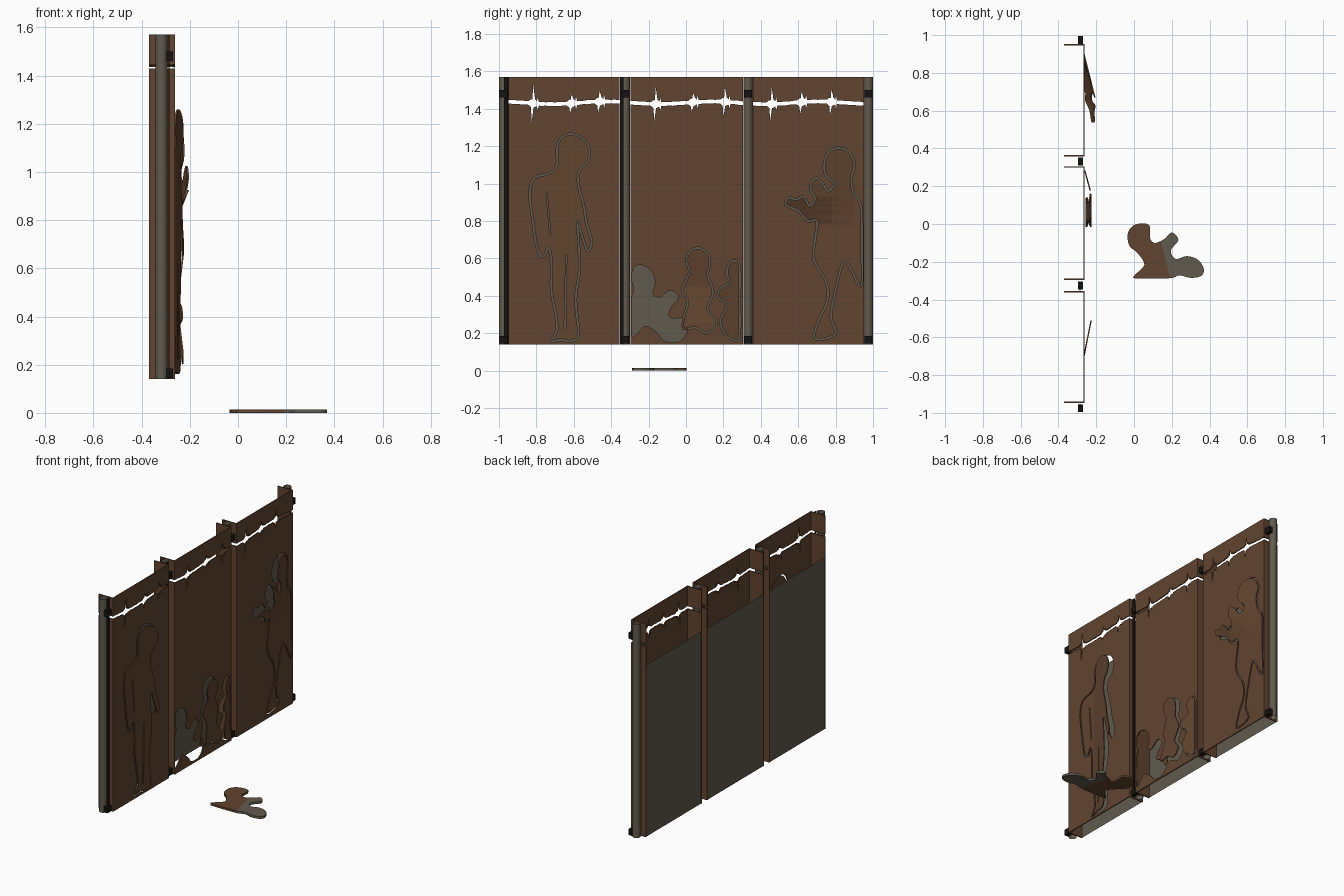
import bpy, bmesh, math
from mathutils import Vector

if "Cube" in bpy.data.objects:
    bpy.data.objects.remove(bpy.data.objects["Cube"])

def material(name, rgb):
    m = bpy.data.materials.new(name)
    m.diffuse_color = (*rgb, 1)
    m.use_nodes = True
    m.node_tree.nodes["Principled BSDF"].inputs["Base Color"].default_value = m.diffuse_color
    return m

BROWN = material("rust_brown", (0.12, 0.058, 0.029))
GREY = material("warm_grey", (0.12, 0.103, 0.075))
BLACK = material("black", (0.008, 0.007, 0.006))
X0, Z0, Z1 = -0.265, 0.14, 1.57

def smooth(pts, n=4):
    """Closed Catmull-Rom loop through the points."""
    P, out = [Vector(p) for p in pts], []
    for i in range(len(P)):
        a, b, c, d = (P[(i + k) % len(P)] for k in (-1, 0, 1, 2))
        for j in range(n):
            t = j / n
            out.append(0.5 * (2 * b + (c - a) * t + (2 * a - 5 * b + 4 * c - d) * t * t
                              + (3 * b - a - 3 * c + d) * t ** 3))
    return out

def shift(P, d):
    """Move a closed loop outward by d."""
    area = sum(P[i - 1].x * P[i].y - P[i].x * P[i - 1].y for i in range(len(P)))
    s = d if area > 0 else -d
    out = []
    for i in range(len(P)):
        t = (P[(i + 1) % len(P)] - P[i - 1]).normalized()
        out.append(P[i] + Vector((t.y, -t.x)) * s)
    return out

def add(name, bm, mats):
    bmesh.ops.recalc_face_normals(bm, faces=bm.faces)
    me = bpy.data.meshes.new(name)
    bm.to_mesh(me)
    bm.free()
    for m in mats:
        me.materials.append(m)
    ob = bpy.data.objects.new(name, me)
    bpy.context.collection.objects.link(ob)
    return ob

def sheet(loops, thick):
    """Flat cut sheet (u, v, w) from an outer loop and hole loops."""
    cu = bpy.data.curves.new("tmp", 'CURVE')
    cu.dimensions, cu.fill_mode, cu.extrude = '2D', 'BOTH', thick / 2
    for L in loops:
        sp = cu.splines.new('POLY')
        sp.points.add(len(L) - 1)
        for p, q in zip(sp.points, L):
            p.co = (q[0], q[1], 0, 1)
        sp.use_cyclic_u = True
    ob = bpy.data.objects.new("tmp", cu)
    bpy.context.collection.objects.link(ob)
    dg = bpy.context.evaluated_depsgraph_get()
    me = bpy.data.meshes.new_from_object(ob.evaluated_get(dg))
    bm = bmesh.new()
    bm.from_mesh(me)
    bpy.data.objects.remove(ob)
    bpy.data.curves.remove(cu)
    bpy.data.meshes.remove(me)
    bmesh.ops.remove_doubles(bm, verts=bm.verts, dist=1e-5)
    for f in bm.faces:
        f.material_index, f.smooth = 0, False
    return bm

def cut(bm, co, no):
    bmesh.ops.bisect_plane(bm, geom=bm.verts[:] + bm.edges[:] + bm.faces[:], plane_co=co, plane_no=no)

def upright(name, loops, thick=0.007, bend=None, creases=()):
    bm = sheet(loops, thick)
    for y in creases:
        cut(bm, (y, 0, 0), (1, 0, 0))
    for v in bm.verts:
        u, z, w = v.co
        v.co = (X0 + w + (bend(u, z) if bend else 0), u, z)
    return add(name, bm, [BROWN])

def box(name, lo, hi, mat):
    bm = bmesh.new()
    bmesh.ops.create_cube(bm, size=1)
    for v in bm.verts:
        v.co = [l + (h - l) * (c + 0.5) for l, h, c in zip(lo, hi, v.co)]
    return add(name, bm, [mat])

# Silhouettes as (y, z)
adult_left = smooth([(-.61, 1.265), (-.54, 1.23), (-.515, 1.17), (-.53, 1.11), (-.57, 1.07), (-.575, .99),
    (-.548, .89), (-.53, .78), (-.505, .69), (-.525, .64), (-.55, .70), (-.58, .80), (-.575, .70), (-.57, .54),
    (-.59, .38), (-.575, .20), (-.61, .158), (-.67, .165), (-.72, .158), (-.69, .22), (-.70, .32), (-.72, .43),
    (-.72, .58), (-.735, .66), (-.76, .61), (-.795, .65), (-.82, .81), (-.835, .95), (-.81, 1.03),
    (-.73, 1.055), (-.69, 1.10), (-.69, 1.19), (-.665, 1.245)])
adult_right = smooth([(.935, .88), (.895, .95), (.885, 1.03), (.90, 1.10), (.875, 1.165), (.82, 1.19), (.765, 1.17),
    (.74, 1.11), (.745, 1.05), (.79, 1.0), (.76, .96), (.73, 1.0), (.70, 1.03), (.675, 1.015), (.665, .97),
    (.69, .92), (.66, .88), (.63, .93), (.59, .915), (.545, .925), (.535, .885), (.60, .855), (.65, .80),
    (.70, .80), (.69, .70), (.685, .59), (.75, .47), (.755, .37), (.705, .26), (.69, .17), (.80, .195),
    (.775, .29), (.80, .43), (.85, .585), (.935, .45), (.94, .66)])
child_mid = smooth([(.07, .655), (.12, .62), (.125, .56), (.115, .51), (.145, .42), (.115, .33), (.165, .26), (.115, .20),
    (.05, .23), (-.015, .225), (-.01, .29), (.01, .37), (-.02, .43), (0, .48), (.02, .53), (.003, .59), (.025, .64)])
child_right = smooth([(.285, .56), (.25, .585), (.225, .56), (.22, .51), (.235, .47), (.185, .44), (.175, .39),
    (.22, .35), (.185, .27), (.205, .20), (.255, .165), (.285, .18), (.287, .38)])
child_left = smooth([(-.24, .56), (-.19, .53), (-.17, .47), (-.185, .41), (-.14, .385), (-.085, .425), (-.045, .39),
    (-.08, .35), (-.10, .30), (-.075, .275), (-.005, .27), (-.002, .20), (-.045, .158), (-.115, .165), (-.15, .205),
    (-.215, .245), (-.27, .195), (-.288, .20), (-.287, .38), (-.272, .43), (-.285, .49), (-.275, .545)])

# Wire-shaped slot edge near the top of each panel
def wire_edge(y0, y1, knots, s):
    pts = []
    n = 24
    for i in range(n + 1):
        y = y0 + (y1 - y0) * i / n
        if all(abs(y - k) > 0.03 for k, _ in knots):
            pts.append((y, 0.009 + 0.002 * (i % 2)))
    for k, h in knots:
        q = s * 0.004
        pts += [(k - .028, .010), (k - .018, .018), (k - .010 + q, .022), (k - .006 + q, h),
                (k + .004 + q, .022), (k + .022, .035), (k + .018, .014), (k + .028, .010)]
    pts = sorted(pts, key=lambda p: p[0])
    return [(y, 1.432 + 0.007 * math.sin(y * 11) + s * d) for y, d in pts]

panels = [
    ("left", -.948, -.355, [(-.815, .10), (-.61, .05), (-.46, .06)], [adult_left]),
    ("middle", -.296, .305, [(-.16, .09), (.04, .05), (.21, .08)], [child_left, child_mid, child_right]),
    ("right", .358, .953, [(.46, .09), (.62, .06), (.78, .07)], [adult_right])]
for name, a, b, knots, holes in panels:
    low = wire_edge(a, b, knots, -1)
    up = wire_edge(a, b, knots, 1)
    upright(name + "_panel", [[(a, Z0), (b, Z0)] + low[::-1]] + [shift(h, .005) for h in holes])
    upright(name + "_panel_top_strip", [[(b, Z1), (a, Z1)] + up])
    # Side flanges, split where the wire slot passes
    for side, y, zl, zu in (("left", a, low[0][1], up[0][1]), ("right", b, low[-1][1], up[-1][1])):
        d = 0.007 if side == "left" else -0.007
        for part, z0, z1 in (("lower", Z0, zl), ("upper", zu, Z1)):
            box(f"{name}_{side}_flange_{part}", (-.37, min(y, y + d), z0), (X0, max(y, y + d), z1), BROWN)
    # Backing plate, a single thin face
    bm = bmesh.new()
    bm.faces.new([bm.verts.new(p) for p in ((-.367, b - .007, Z0), (-.367, a + .007, Z0),
                                            (-.367, a + .007, 1.29), (-.367, b - .007, 1.29))])
    add(name + "_backing_plate", bm, [GREY])

# Figures cut free and bent out of the panels
def clamp(t):
    return max(0.0, min(1.0, t))

arm_slit = [Vector(p) for p in ((-.748, .95), (-.742, .95), (-.722, .72), (-.728, .72))]
leg_slit = [Vector(p) for p in ((-.643, .62), (-.637, .62), (-.642, .22), (-.652, .22))]
upright("bent_adult_left", [shift(adult_left, -.005), arm_slit, leg_slit],
        bend=lambda y, z: .2 * max(0, y + .70), creases=[-.70])
upright("bent_adult_right", [shift(adult_right, -.005)],
        bend=lambda y, z: min(.06, .25 * max(0, .9 - y)) * clamp((z - .78) / .15), creases=[.66, .78, .9])
upright("bent_child_middle", [shift(child_mid, -.004)],
        bend=lambda y, z: .012 + .024 * clamp(abs(z - .45) / .2), creases=[.07])
upright("bent_child_right", [shift(child_right, -.004)], bend=lambda y, z: .27 * max(0, .3 - y))

# Cut-out child lying on the ground, head end grey
bm = sheet([child_left], .015)
for v in bm.verts:
    u, z, w = v.co
    v.co = (z - .19, u, w + .0075)
p, n = Vector((.19, -.28, 0)), Vector((.28, .07, 0)).normalized()
cut(bm, p, n)
for f in bm.faces:
    f.material_index = 1 if (f.calc_center_median() - p).dot(n) > 0 else 0
add("fallen_child", bm, [BROWN, GREY])

# Open tube posts in the gaps
for i, y in enumerate((-.975, -.325, .332, .975)):
    bm = bmesh.new()
    bmesh.ops.create_cone(bm, cap_ends=False, segments=20, radius1=.025, radius2=.025, depth=Z1 - Z0)
    bmesh.ops.translate(bm, verts=bm.verts, vec=(-.317, y, (Z0 + Z1) / 2))
    for f in bm.faces:
        f.smooth = True
    add(f"post_{i + 1}", bm, [GREY])
    # Black brackets joining post and panel
    for z in (Z0 + .005, 1.46):
        box(f"post_bracket_{i + 1}", (-.297, y - .021, z), (-.27, y + .02, z + .04), BLACK)

# Black joint strips beside the first two posts
for y0, y1 in ((-.972, -.952), (-.352, -.333)):
    box("joint_strip", (-.288, y0, Z0), (-.284, y1, Z1), BLACK)
